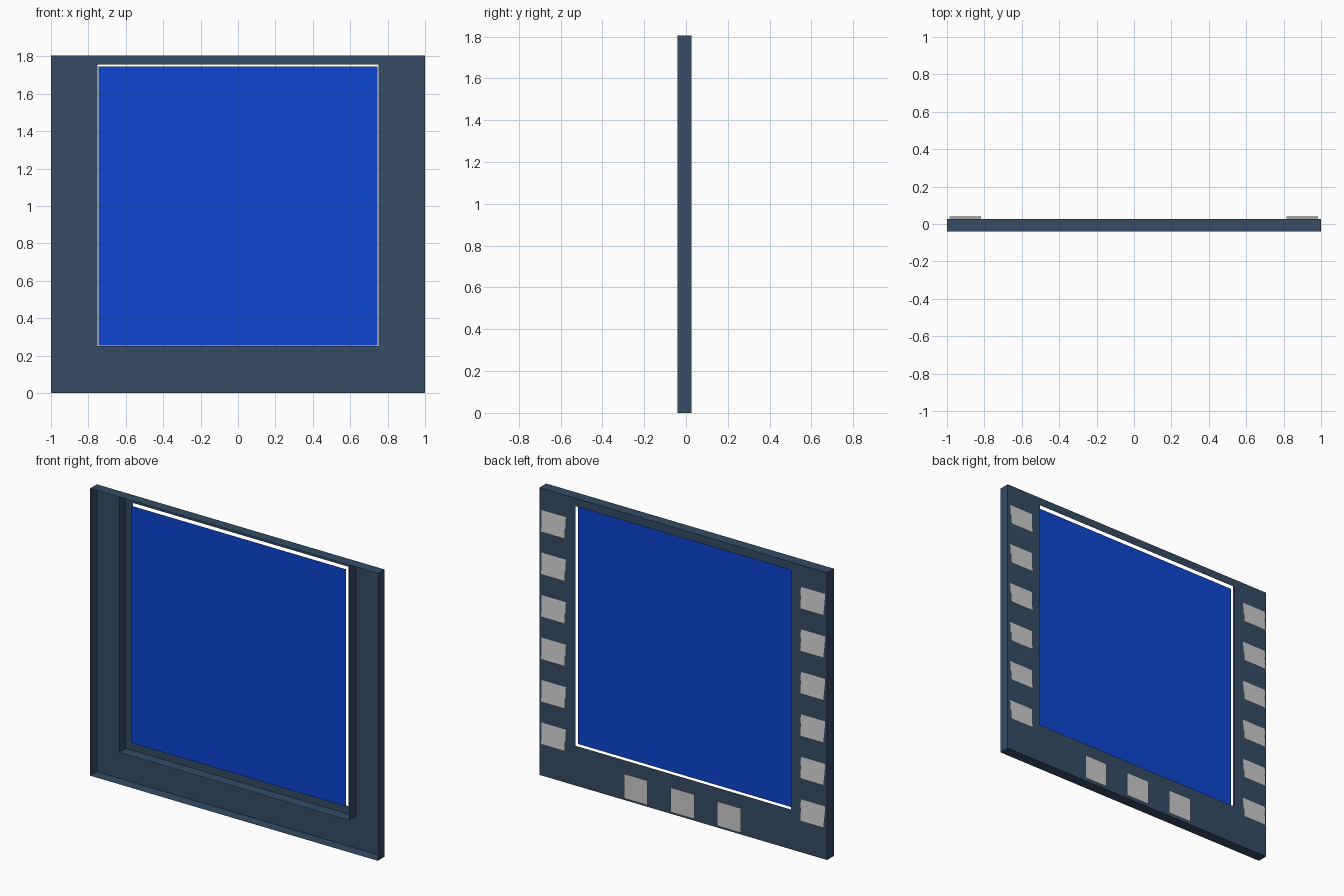
import bpy, bmesh

if "Cube" in bpy.data.objects:
    bpy.data.objects.remove(bpy.data.objects["Cube"])

Y_FRONT, Y_BACK, TOP = -0.04, 0.027, 1.805


def material(name, rgb):
    m = bpy.data.materials.new(name)
    m.diffuse_color = (*rgb, 1)
    m.use_nodes = True
    m.node_tree.nodes["Principled BSDF"].inputs["Base Color"].default_value = m.diffuse_color
    return m


def finish(name, bm, mat=None):
    me = bpy.data.meshes.new(name)
    bm.normal_update()
    bm.to_mesh(me)
    bm.free()
    ob = bpy.data.objects.new(name, me)
    bpy.context.collection.objects.link(ob)
    if mat:
        me.materials.append(mat)
    return ob


def ring(bm, x, z0, z1, y):
    return [bm.verts.new((px, y, pz)) for px, pz in ((-x, z0), (x, z0), (x, z1), (-x, z1))]


def skin(bm, a, b, closed=True):
    n = len(a)
    for i in range(n if closed else n - 1):
        j = (i + 1) % n
        bm.faces.new((a[i], a[j], b[j], b[i]))


def sheet(name, cx, cz, w, h, y_bottom, y_top, mat=None):
    bm = bmesh.new()
    bm.faces.new([bm.verts.new(p) for p in (
        (cx + w / 2, y_bottom, cz - h / 2), (cx - w / 2, y_bottom, cz - h / 2),
        (cx - w / 2, y_top, cz + h / 2), (cx + w / 2, y_top, cz + h / 2))])
    return finish(name, bm, mat)


slate = material("slate", (0.035, 0.072, 0.13))
blue = material("blue", (0.004, 0.06, 0.65))

# Outer shell: open at the front, back plate with a window
bm = bmesh.new()
front = ring(bm, 1, 0, TOP, Y_FRONT)
back = ring(bm, 1, 0, TOP, Y_BACK)
hole = ring(bm, 0.75, 0.25, 1.755, Y_BACK)
skin(bm, front, back)
skin(bm, back, hole)
finish("frame_shell", bm, slate)

# U-shaped inner rim running up to the top wall
bm = bmesh.new()
path = ((-0.8, TOP), (-0.8, 0.2), (0.8, 0.2), (0.8, TOP))
a, b = [[bm.verts.new((x, y, z)) for x, z in path] for y in (Y_FRONT, Y_BACK)]
skin(bm, a, b, closed=False)
finish("inner_rim", bm, slate)

# Blue panel just in front of the window
sheet("panel", 0, 1.0, 1.49, 1.49, 0.008, 0.008, blue)

# Tilted pads down both sides of the back
for side, cx in (("left", -0.903), ("right", 0.899)):
    for i in range(6):
        sheet(f"{side}_pad_{i + 1}", cx, 0.268 + i * 0.267, 0.168, 0.132, 0.04, 0.029)

# Upright pads along the bottom of the back
for i in range(3):
    sheet(f"bottom_pad_{i + 1}", (i - 1) * 0.324, 0.092, 0.165, 0.155, 0.035, 0.035)
